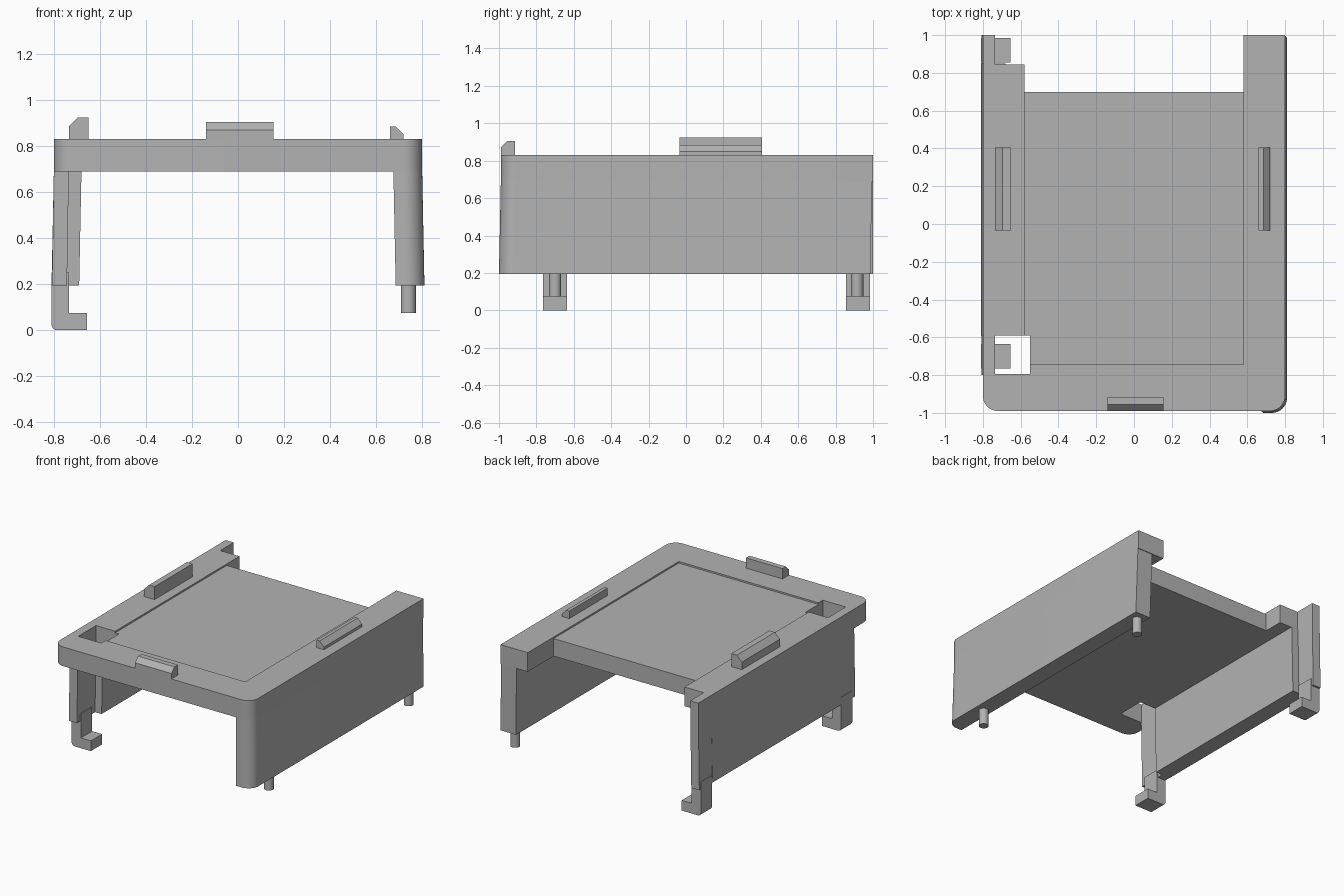
import bpy, bmesh, math
from mathutils import Vector

cube = bpy.data.objects.get("Cube")
if cube:
    bpy.data.objects.remove(cube, do_unlink=True)

grey = bpy.data.materials.new("plain grey")
grey.use_nodes = True
COLOUR = (0.45, 0.45, 0.45, 1)
grey.diffuse_color = COLOUR
grey.node_tree.nodes["Principled BSDF"].inputs["Base Color"].default_value = COLOUR


def prism(name, pts, lo, hi, axis="z", lean=(0, 0)):
    """Extrude an outline along an axis; lean shifts the low end of the outline."""
    def place(p, q, d):
        return {"x": (d, p, q), "y": (p, d, q), "z": (p, q, d)}[axis]
    bm = bmesh.new()
    low = [bm.verts.new(place(p + lean[0], q + lean[1], lo)) for p, q in pts]
    high = [bm.verts.new(place(p, q, hi)) for p, q in pts]
    bm.faces.new(low)
    bm.faces.new(high)
    for i in range(len(pts)):
        j = (i + 1) % len(pts)
        bm.faces.new((low[i], low[j], high[j], high[i]))
    bmesh.ops.recalc_face_normals(bm, faces=bm.faces)
    mesh = bpy.data.meshes.new(name)
    bm.to_mesh(mesh)
    bm.free()
    mesh.materials.append(grey)
    obj = bpy.data.objects.new(name, mesh)
    bpy.context.collection.objects.link(obj)
    return obj


def rect(x0, x1, y0, y1):
    return [(x0, y0), (x1, y0), (x1, y1), (x0, y1)]


def arc(cx, cy, r, start, steps=10):
    """Quarter circle, counter-clockwise from the start angle in degrees."""
    angles = [math.radians(start + 90 * i / steps) for i in range(steps + 1)]
    return [(cx + r * math.cos(a), cy + r * math.sin(a)) for a in angles]


def select_only(obj):
    bpy.ops.object.select_all(action="DESELECT")
    obj.select_set(True)
    bpy.context.view_layer.objects.active = obj


def cut(obj, cutter):
    mod = obj.modifiers.new("cut", "BOOLEAN")
    mod.operation, mod.solver, mod.object = "DIFFERENCE", "EXACT", cutter
    select_only(obj)
    bpy.ops.object.modifier_apply(modifier=mod.name)
    bpy.data.objects.remove(cutter, do_unlink=True)


def smooth(obj):
    select_only(obj)
    bpy.ops.object.shade_smooth_by_angle(angle=math.radians(30))


TOP, UNDER, FOOT = 0.83, 0.69, 0.195
R = 0.08

# Top deck: notched outline with rounded front corners, sunken panel and window
deck = prism("top_deck",
             arc(-0.8 + R, -0.99 + R, R, 180) + arc(0.8 - R, -0.99 + R, R, 270)
             + [(0.8, 1), (0.58, 1), (0.58, 0.7), (-0.58, 0.7),
                (-0.58, 0.845), (-0.735, 0.845), (-0.735, 1), (-0.8, 1)],
             UNDER, TOP)
cut(deck, prism("panel_cutter", rect(-0.58, 0.58, -0.745, 1.2), TOP - 0.012, 1))
cut(deck, prism("window_cutter", rect(-0.735, -0.55, -0.795, -0.59), 0.5, 1))
smooth(deck)

# Left wall with a rounded front corner, flaring slightly towards its foot
left_wall = prism("left_wall",
                  [(0.675, -0.99)] + arc(0.8 - R, -0.99 + R, R, 270)
                  + [(0.8, 0.995), (0.675, 0.995)],
                  FOOT, UNDER, lean=(0.01, -0.01))
smooth(left_wall)

# Right wall between the two hook posts
prism("right_wall", rect(-0.8, -0.68, -0.59, 0.85), FOOT, UNDER, lean=(-0.01, 0))

# Hook posts with L-shaped feet
hook = ([(-0.735, 0.25), (-0.81, 0.25)] + arc(-0.785, 0.025, 0.025, 180, 4)
        + [(-0.655, 0), (-0.655, 0.075), (-0.735, 0.075)])
for place, y0, y1, mid in (("front", -0.8, -0.59, -0.7), ("back", 0.845, 1, 0.92)):
    prism(place + "_post", [(-0.8, y0), (-0.735, y0), (-0.735, y1), (-0.8, y1)],
          FOOT, UNDER, lean=(-0.008, 0))
    smooth(prism(place + "_hook", hook, mid - 0.065, mid + 0.065, "y"))

# Locating pegs under the left wall
for place, y in (("front", -0.7), ("back", 0.915)):
    bpy.ops.mesh.primitive_cylinder_add(vertices=24, radius=0.033, depth=0.14,
                                        location=(0.74, y, 0.145))
    peg = bpy.context.object
    peg.name = place + "_peg"
    peg.data.materials.append(grey)
    smooth(peg)

# Chamfered clips on top of the deck
prism("right_clip", [(-0.735, TOP), (-0.735, 0.885), (-0.695, 0.925),
                     (-0.65, 0.925), (-0.65, TOP)], -0.035, 0.405, "y")
prism("left_clip", [(0.66, TOP), (0.66, 0.885), (0.685, 0.885),
                    (0.72, 0.85), (0.72, TOP)], -0.035, 0.405, "y")
prism("front_clip", [(-0.99, TOP), (-0.99, 0.87), (-0.955, 0.905),
                     (-0.915, 0.905), (-0.915, TOP)], -0.14, 0.155, "x")
